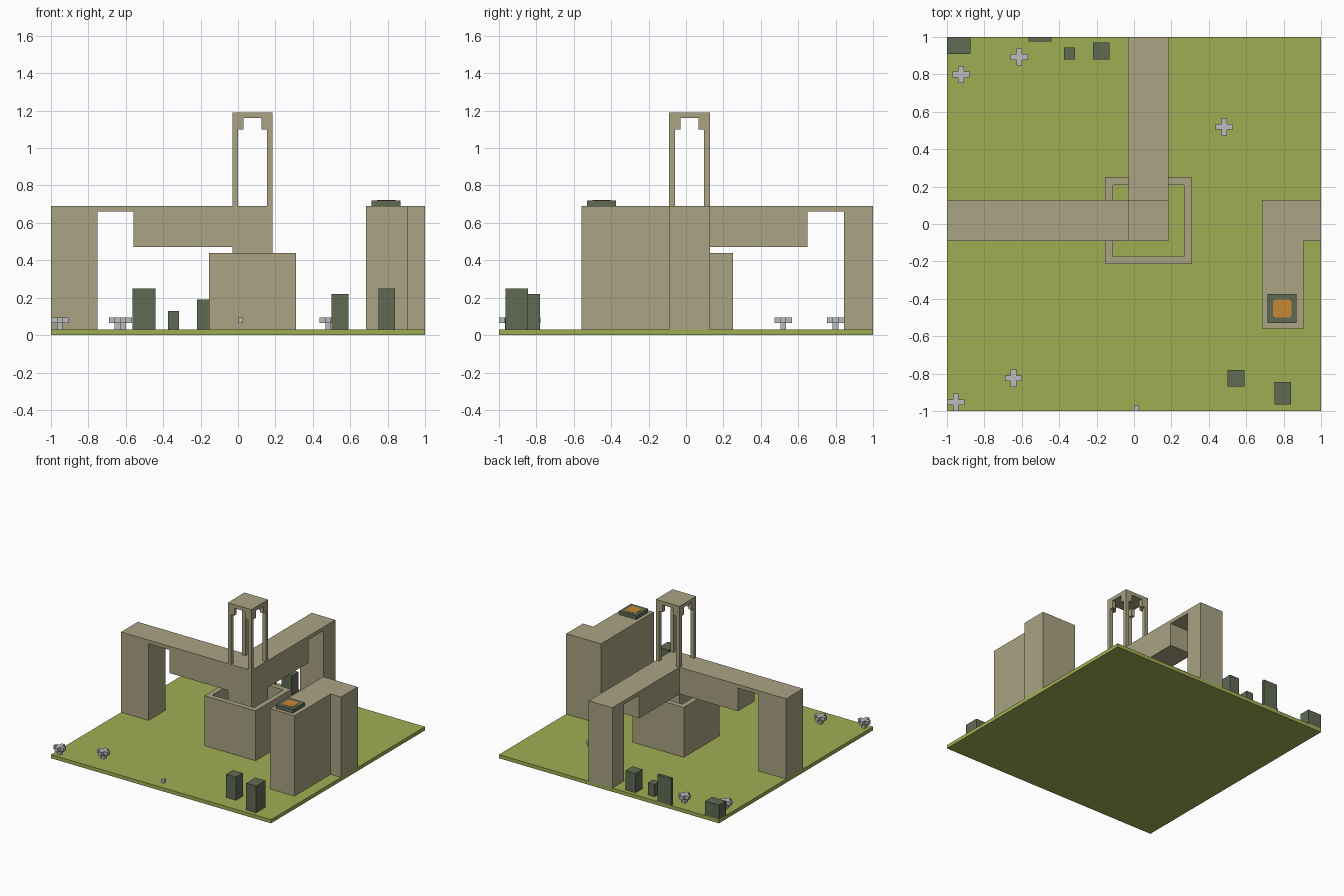
import bpy, bmesh
from mathutils import Vector

cube = bpy.data.objects.get("Cube")
if cube:
    bpy.data.objects.remove(cube, do_unlink=True)


def material(name, rgb):
    lin = [((c / 255 + 0.055) / 1.055) ** 2.4 for c in rgb] + [1.0]
    m = bpy.data.materials.new(name)
    m.use_nodes = True
    m.diffuse_color = lin
    m.node_tree.nodes["Principled BSDF"].inputs["Base Color"].default_value = lin
    return m


GRASS = material("grass_green", (160, 174, 83))
STONE = material("sand_stone", (170, 163, 131))
DARK = material("dark_moss_stone", (96, 106, 84))
ORANGE = material("ember_orange", (200, 135, 48))
PETAL = material("pale_grey", (188, 188, 191))


def finish(name, bm, mat):
    bmesh.ops.recalc_face_normals(bm, faces=bm.faces)
    me = bpy.data.meshes.new(name)
    bm.to_mesh(me)
    bm.free()
    me.materials.append(mat)
    ob = bpy.data.objects.new(name, me)
    bpy.context.collection.objects.link(ob)
    return ob


def add_box(bm, x0, x1, y0, y1, z0, z1):
    vs = bmesh.ops.create_cube(bm, size=1)["verts"]
    for v in vs:
        v.co = Vector((x1 if v.co.x > 0 else x0,
                       y1 if v.co.y > 0 else y0,
                       z1 if v.co.z > 0 else z0))
    return vs


def boxes(name, mat, *dims):
    bm = bmesh.new()
    for d in dims:
        add_box(bm, *d)
    return finish(name, bm, mat)


def prism(name, mat, outline, place, depth):
    """Extrude a 2D outline; place(a, b) maps it into space."""
    bm = bmesh.new()
    face = bm.faces.new([bm.verts.new(place(a, b)) for a, b in outline])
    ext = bmesh.ops.extrude_face_region(bm, geom=[face])["geom"]
    bmesh.ops.translate(bm, vec=depth,
                        verts=[g for g in ext if isinstance(g, bmesh.types.BMVert)])
    return finish(name, bm, mat)


G = 0.03                                  # ground level
TOP = 0.69                                # walkway level
X0, X1, Y0, Y1 = -0.03, 0.185, -0.09, 0.127   # central column

# Ground slab
boxes("ground", GRASS, (-1, 1, -1, 1, 0, G))

# Two arched walkways meeting at the central column
def arch(end, leg, window, start):
    return [(end, G), (leg, G), (leg, 0.66), (window, 0.66),
            (window, 0.47), (start, 0.47), (start, TOP), (end, TOP)]

prism("side_walkway", STONE, arch(-1, -0.75, -0.56, X0),
      lambda a, b: (a, Y0, b), (0, Y1 - Y0, 0))
prism("back_walkway", STONE, arch(1, 0.845, 0.65, Y1),
      lambda a, b: (X0, a, b), (X1 - X0, 0, 0))
boxes("central_column", STONE, (X0, X1, Y0, Y1, G, TOP))

# Open square enclosure round the column
bm = bmesh.new()
add_box(bm, -0.155, 0.31, -0.215, 0.25, G, 0.44)
top = max(bm.faces, key=lambda f: f.calc_center_median().z)
bmesh.ops.inset_region(bm, faces=[top], thickness=0.06)
shaft = bmesh.ops.extrude_face_region(bm, geom=[top])["geom"]
for g in shaft:
    if isinstance(g, bmesh.types.BMVert):
        g.co.z = G
floors = [f for f in bm.faces if all(abs(v.co.z - G) < 1e-5 for v in f.verts)]
bmesh.ops.delete(bm, geom=list(set(floors + ([top] if top.is_valid else []))),
                 context="FACES")
finish("enclosure_wall", bm, STONE)

# Open tower: posts, stepped brackets and roof
T, H = 0.03, 1.16
parts = [(X0, X1, Y0, Y1, H, 1.19)]
for xa, sx in ((X0, 1), (X1, -1)):
    for ya, sy in ((Y0, 1), (Y1, -1)):
        def corner(u0, u1, v0, v1, z0):
            xs = sorted((xa + sx * u0, xa + sx * u1))
            ys = sorted((ya + sy * v0, ya + sy * v1))
            parts.append((*xs, *ys, z0, H))
        corner(0, T, 0, T, TOP)
        corner(T, 2 * T, 0, T, 1.10)
        corner(0, T, T, 2 * T, 1.10)
boxes("tower", STONE, *parts)

# L-shaped block
prism("corner_block", STONE,
      [(0.685, -0.56), (0.905, -0.56), (0.905, -0.09), (1, -0.09), (1, 0.127), (0.685, 0.127)],
      lambda a, b: (a, b, G), (0, 0, TOP - G))

# Brazier plate with a cut-corner glowing centre
boxes("brazier", DARK, (0.715, 0.87, -0.53, -0.375, TOP, 0.72))
r, c = 0.049, 0.036
prism("brazier_glow", ORANGE,
      [(-c, -r), (c, -r), (r, -c), (r, c), (c, r), (-c, r), (-r, c), (-r, -c)],
      lambda a, b: (0.793 + a, -0.452 + b, 0.717), (0, 0, 0.005))

# Standing stones
stones = [(0.5, 0.59, -0.87, -0.78, 0.22), (0.75, 0.84, -0.965, -0.845, 0.25),
          (-0.22, -0.13, 0.88, 0.97, 0.19), (-0.375, -0.315, 0.88, 0.945, 0.13),
          (-0.565, -0.44, 0.975, 1.0, 0.25), (-1.0, -0.875, 0.91, 1.0, 0.15)]
for i, (xa, xb, ya, yb, z) in enumerate(stones):
    boxes(f"standing_stone_{i + 1}", DARK, (xa, xb, ya, yb, G, z))

# Cross-shaped flowers on short stems
A, W = 0.046, 0.0155
for i, (x, y) in enumerate([(-0.925, 0.80), (-0.613, 0.893), (0.482, 0.52),
                            (-0.645, -0.825), (-0.953, -0.953)]):
    boxes(f"flower_{i + 1}", PETAL,
          (x - W, x + W, y - W, y + W, G, 0.095),
          (x - A, x - W, y - W, y + W, 0.065, 0.095),
          (x + W, x + A, y - W, y + W, 0.065, 0.095),
          (x - W, x + W, y - A, y - W, 0.065, 0.095),
          (x - W, x + W, y + W, y + A, 0.065, 0.095))
boxes("loose_petal", PETAL, (0.0, 0.026, -1.0, -0.97, 0.065, 0.095))
